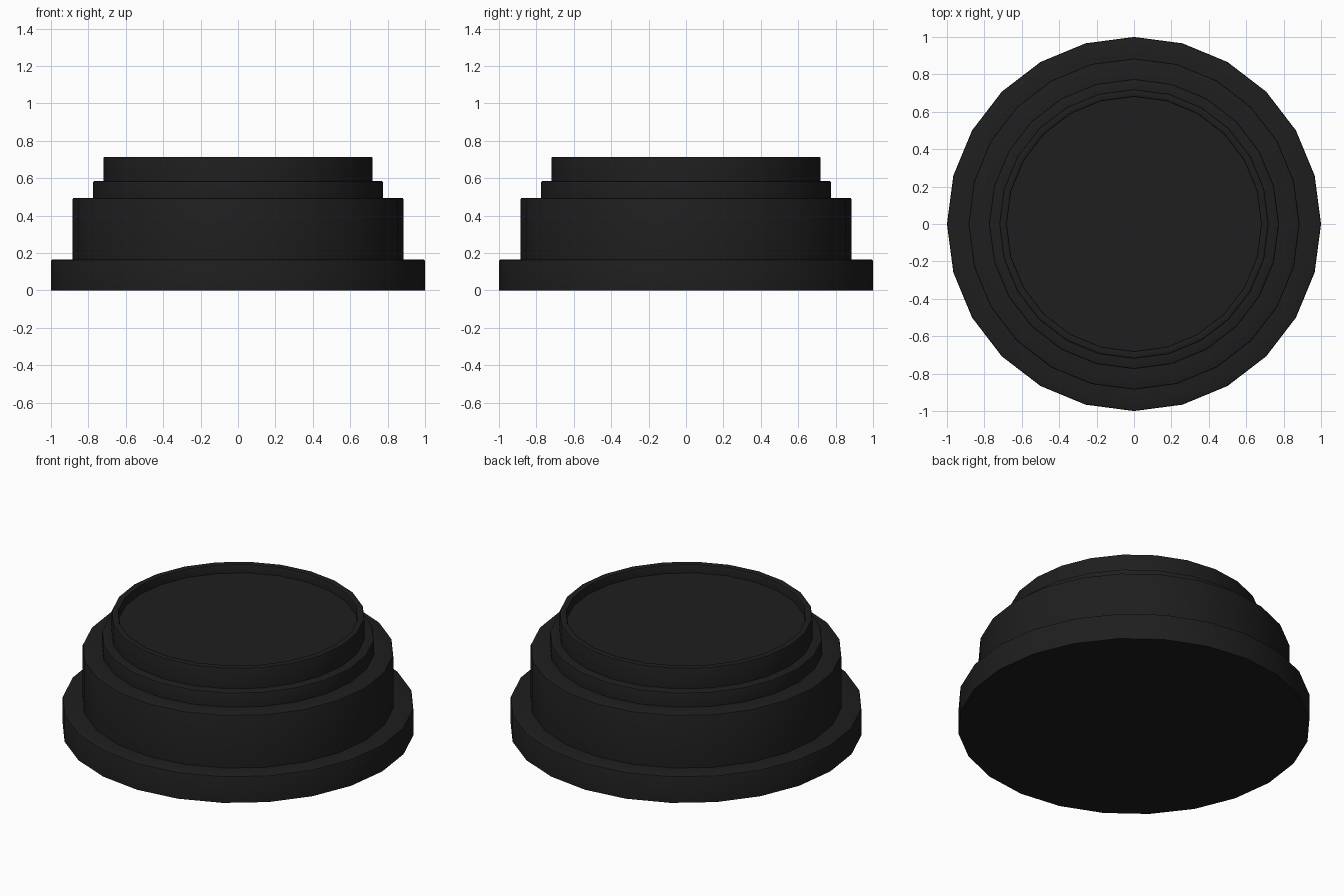
import bpy, bmesh, math

if "Cube" in bpy.data.objects:
    bpy.data.objects.remove(bpy.data.objects["Cube"])

SIDES = 24
B = 0.008  # small edge rounding

dark = bpy.data.materials.new("dark_plastic")
dark.diffuse_color = (0.013, 0.013, 0.013, 1)
dark.use_nodes = True
dark.node_tree.nodes["Principled BSDF"].inputs["Base Color"].default_value = dark.diffuse_color


def lathe(name, profile):
    """Revolve (radius, z) points, listed from bottom to top, and cap both ends."""
    bm = bmesh.new()
    rings = []
    for r, z in profile:
        rings.append([bm.verts.new((r * math.cos(2 * math.pi * i / SIDES),
                                    r * math.sin(2 * math.pi * i / SIDES), z))
                      for i in range(SIDES)])
    for lo, hi in zip(rings, rings[1:]):
        for i in range(SIDES):
            j = (i + 1) % SIDES
            bm.faces.new((lo[i], lo[j], hi[j], hi[i]))
    bm.faces.new(rings[0][::-1])
    bm.faces.new(rings[-1])
    bmesh.ops.recalc_face_normals(bm, faces=bm.faces)
    mesh = bpy.data.meshes.new(name)
    bm.to_mesh(mesh)
    bm.free()
    obj = bpy.data.objects.new(name, mesh)
    bpy.context.collection.objects.link(obj)
    mesh.materials.append(dark)
    bpy.ops.object.select_all(action='DESELECT')
    obj.select_set(True)
    bpy.context.view_layer.objects.active = obj
    bpy.ops.object.shade_smooth_by_angle(angle=math.radians(30))
    return obj


# stepped tiers: (radius, bottom, top)
tiers = [(1.0, 0.0, 0.165), (0.885, 0.165, 0.495),
         (0.775, 0.495, 0.585), (0.72, 0.585, 0.715)]
profile = []
for r, bottom, top in tiers:
    profile += [(r, bottom), (r, top - B), (r - 0.3 * B, top - 0.3 * B), (r - B, top)]

# raised rim and the shallow recess inside it
profile += [(0.68 + B, 0.715), (0.68 + 0.3 * B, 0.715 - 0.3 * B),
            (0.68, 0.715 - B), (0.68, 0.66)]

lathe("stepped_round_base", profile)
